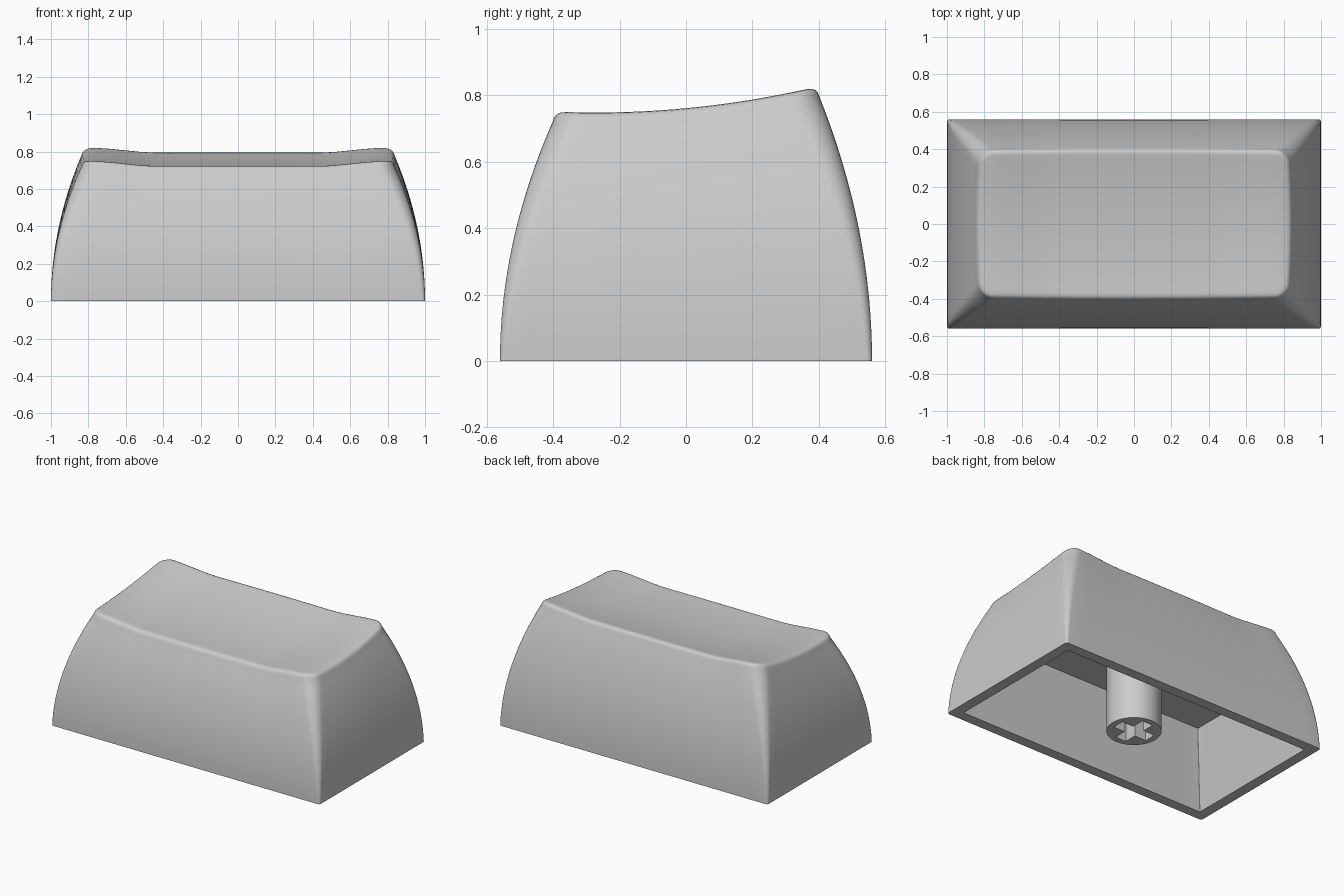
import bpy
import bmesh
import math

if "Cube" in bpy.data.objects:
    bpy.data.objects.remove(bpy.data.objects["Cube"], do_unlink=True)

# One plain grey plastic
plastic = bpy.data.materials.new("grey_plastic")
plastic.use_nodes = True
GREY = (0.6, 0.6, 0.6, 1)
plastic.diffuse_color = GREY
plastic.node_tree.nodes["Principled BSDF"].inputs["Base Color"].default_value = GREY

TOP_X, TOP_Y = 0.832, 0.40


def dish(x, y):
    """Height of the tilted, hollowed top."""
    u = min(max((abs(x) - 0.42) / 0.38, 0), 1)
    return 0.733 + 0.095 * y + 0.028 * (y / 0.4) ** 2 + 0.028 * u * u * (3 - 2 * u)


def outline(a, b, r, side=20, corner=8):
    """Rounded rectangle with even points along sides and corners."""
    pts = []
    for q, (sx, sy) in enumerate(((1, 1), (-1, 1), (-1, -1), (1, -1))):
        cx, cy = sx * (a - r), sy * (b - r)
        for i in range(corner + 1):
            t = math.pi / 2 * (q + i / corner)
            pts.append((cx + r * math.cos(t), cy + r * math.sin(t)))
        nx, ny = ((-cx, cy), (cx, -cy), (-cx, cy), (cx, -cy))[q]
        start = pts[-1]
        t = math.pi / 2 * (q + 1)
        end = (nx + r * math.cos(t), ny + r * math.sin(t))
        for i in range(1, side):
            k = i / side
            pts.append(tuple(s + (e - s) * k for s, e in zip(start, end)))
    return pts


def bowed(a, b, r, amount):
    """Rounded rectangle whose sides swell slightly in the middle."""
    return [(x * (1 + 0.018 * amount * (1 - (y / b) ** 2)),
             y * (1 + 0.02 * amount * (1 - (x / a) ** 2)))
            for x, y in outline(a, b, r)]


def bridge(bm, lower, upper):
    n = len(lower)
    for i in range(n):
        j = (i + 1) % n
        bm.faces.new((lower[i], lower[j], upper[j], upper[i]))


def finish(bm, name, angle):
    bmesh.ops.recalc_face_normals(bm, faces=bm.faces)
    mesh = bpy.data.meshes.new(name)
    bm.to_mesh(mesh)
    bm.free()
    mesh.materials.append(plastic)
    obj = bpy.data.objects.new(name, mesh)
    bpy.context.collection.objects.link(obj)
    bpy.ops.object.select_all(action="DESELECT")
    obj.select_set(True)
    bpy.context.view_layer.objects.active = obj
    bpy.ops.object.shade_smooth_by_angle(angle=math.radians(angle))
    return obj


# Shell: curved walls, rounded rim, dished top and hollow underside
bm = bmesh.new()
rings = []
STEPS = 16
for k in range(STEPS + 1):
    t = k / STEPS
    a, b = 1 - (1 - TOP_X) * t * t, 0.56 - (0.56 - TOP_Y) * t * t
    rings.append([bm.verts.new((x, y, t * (dish(x * TOP_X / a, y * TOP_Y / b) - 0.03)))
                  for x, y in bowed(a, b, 0.015 + 0.065 * t, t * t)])

for inset, drop in ((0.004, 0.018), (0.011, 0.008), (0.021, 0.002), (0.035, 0)):
    rings.append([bm.verts.new((x, y, dish(x, y) - drop))
                  for x, y in bowed(TOP_X - inset, TOP_Y - inset, 0.08 - inset, 1)])

rim = [v.co.copy() for v in rings[-1]]
for k in range(1, 16):
    s = 1 - k / 16
    rings.append([bm.verts.new((c.x * s, c.y * s, dish(c.x * s, c.y * s))) for c in rim])

for lower, upper in zip(rings, rings[1:]):
    bridge(bm, lower, upper)
centre = bm.verts.new((0, 0, dish(0, 0)))
last = rings[-1]
for i, v in enumerate(last):
    bm.faces.new((v, last[(i + 1) % len(last)], centre))

mouth = [bm.verts.new((x, y, 0)) for x, y in outline(0.93, 0.49, 0.003)]
ceiling = [bm.verts.new((x, y, 0.5)) for x, y in outline(0.83, 0.39, 0.003)]
bridge(bm, mouth, rings[0])
bridge(bm, ceiling, mouth)
bm.faces.new(ceiling)
finish(bm, "keycap_shell", 35)

# Stem: round post with a cross-shaped socket in its lower end
RADIUS, ARM, HALF, DEPTH = 0.166, 0.125, 0.04, 0.24
bm = bmesh.new()
circle = [(RADIUS * math.cos(math.tau * i / 48), RADIUS * math.sin(math.tau * i / 48))
          for i in range(48)]
cross = []
for q in range(4):
    c, s = round(math.cos(q * math.pi / 2)), round(math.sin(q * math.pi / 2))
    for x, y in ((ARM, -HALF), (ARM, HALF), (HALF, HALF)):
        cross.append((x * c - y * s, x * s + y * c))


def loop(points, z):
    return [bm.verts.new((x, y, z)) for x, y in points]


post_low, post_high = loop(circle, 0), loop(circle, 0.51)
socket_low, socket_high = loop(cross, 0), loop(cross, DEPTH)
bridge(bm, post_low, post_high)
bridge(bm, socket_low, socket_high)
bm.faces.new(socket_high)
ends = [bm.edges.get((ring[i], ring[(i + 1) % len(ring)]))
        for ring in (post_low, socket_low) for i in range(len(ring))]
bmesh.ops.triangle_fill(bm, edges=ends, use_beauty=True, normal=(0, 0, -1))
finish(bm, "switch_stem", 35)
